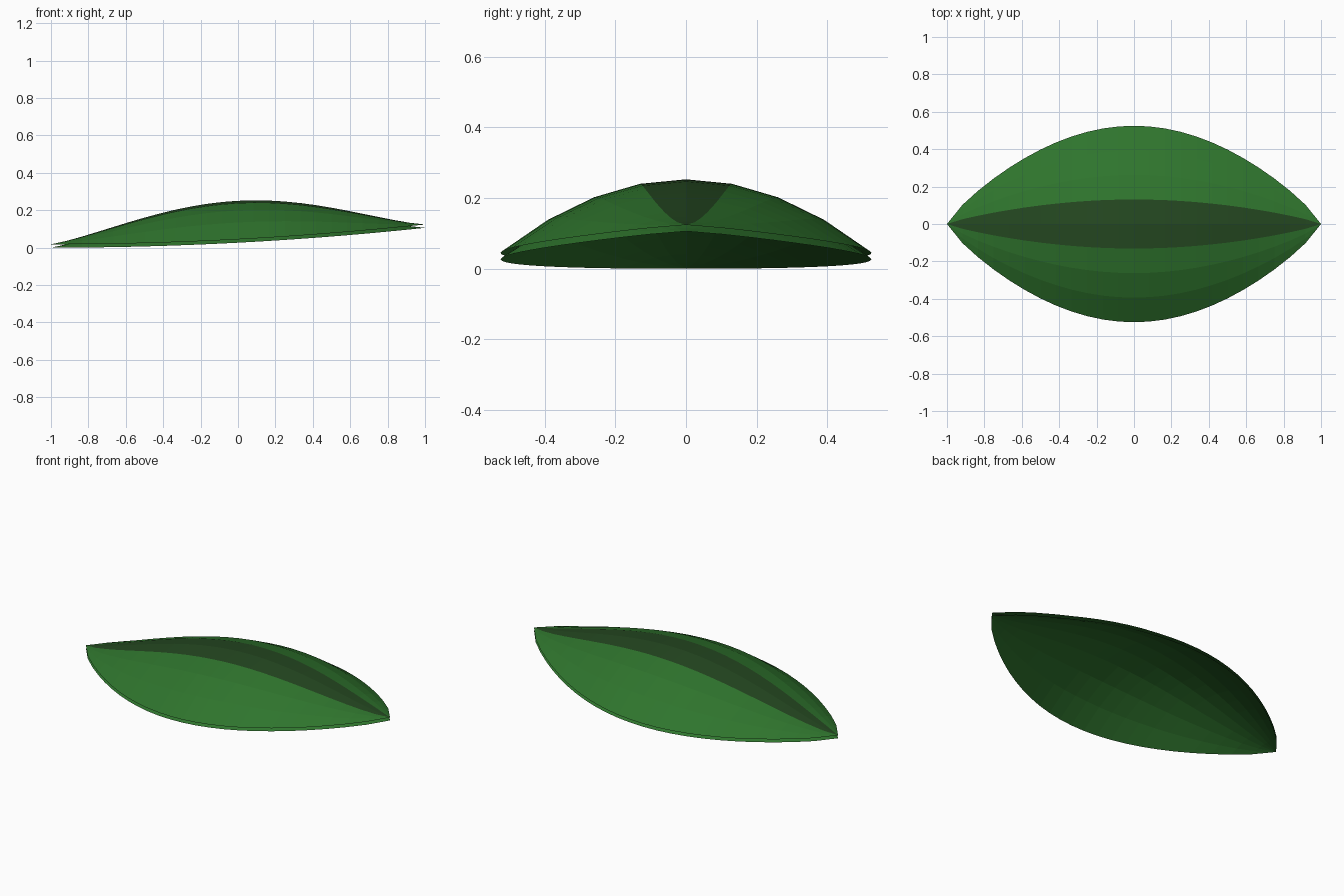
import bpy, bmesh, math

if "Cube" in bpy.data.objects:
    bpy.data.objects.remove(bpy.data.objects["Cube"])

SEGS = 24          # steps along the leaf
HALF_WIDTH = 0.525
ARCH = 0.206       # height of the midline above the rim
THICKNESS = 0.018


def material(name, rgb):
    m = bpy.data.materials.new(name)
    m.diffuse_color = (*rgb, 1)
    m.use_nodes = True
    m.node_tree.nodes["Principled BSDF"].inputs["Base Color"].default_value = m.diffuse_color
    return m


def leaf_point(i, v, lift):
    """Point at step i along the leaf, v = -1..1 across it."""
    x = -1 + 2 * i / SEGS
    s = max(0.0, math.sin(math.pi * i / SEGS))
    if i in (0, SEGS):
        s = 0.0
    rim = 0.0265 * (x + 1) ** 2
    return (x, HALF_WIDTH * s ** 0.8 * v,
            rim + ARCH * s ** 1.2 * (1 - v * v) + lift)


def sheet(name, columns, lift, mat, downward=False):
    """Curved strip of the leaf spanning the given cross positions."""
    bm = bmesh.new()
    grid = [[bm.verts.new(leaf_point(i, v, lift)) for v in columns]
            for i in range(SEGS + 1)]
    for a, b in zip(grid, grid[1:]):
        for j in range(len(columns) - 1):
            quad = [a[j], b[j], b[j + 1], a[j + 1]]
            bm.faces.new(quad[::-1] if downward else quad)
    # close the pointed tips
    bmesh.ops.remove_doubles(bm, verts=bm.verts, dist=1e-5)
    mesh = bpy.data.meshes.new(name)
    bm.to_mesh(mesh)
    bm.free()
    mesh.materials.append(mat)
    ob = bpy.data.objects.new(name, mesh)
    bpy.context.collection.objects.link(ob)


green = material("leaf_green", (0.028, 0.175, 0.026))
dark = material("midrib_green", (0.018, 0.065, 0.015))

# upper surface: two side blades with a dark midrib between them
side = [0.25, 0.5, 0.75, 1.0]
sheet("leaf_blade_back", side, THICKNESS, green)
sheet("leaf_blade_front", [-v for v in reversed(side)], THICKNESS, green)
sheet("leaf_midrib", [-0.25, 0, 0.25], THICKNESS, dark)

# hollow underside, following the upper surface
sheet("leaf_underside", [k / 4 for k in range(-4, 5)], 0, green, downward=True)
